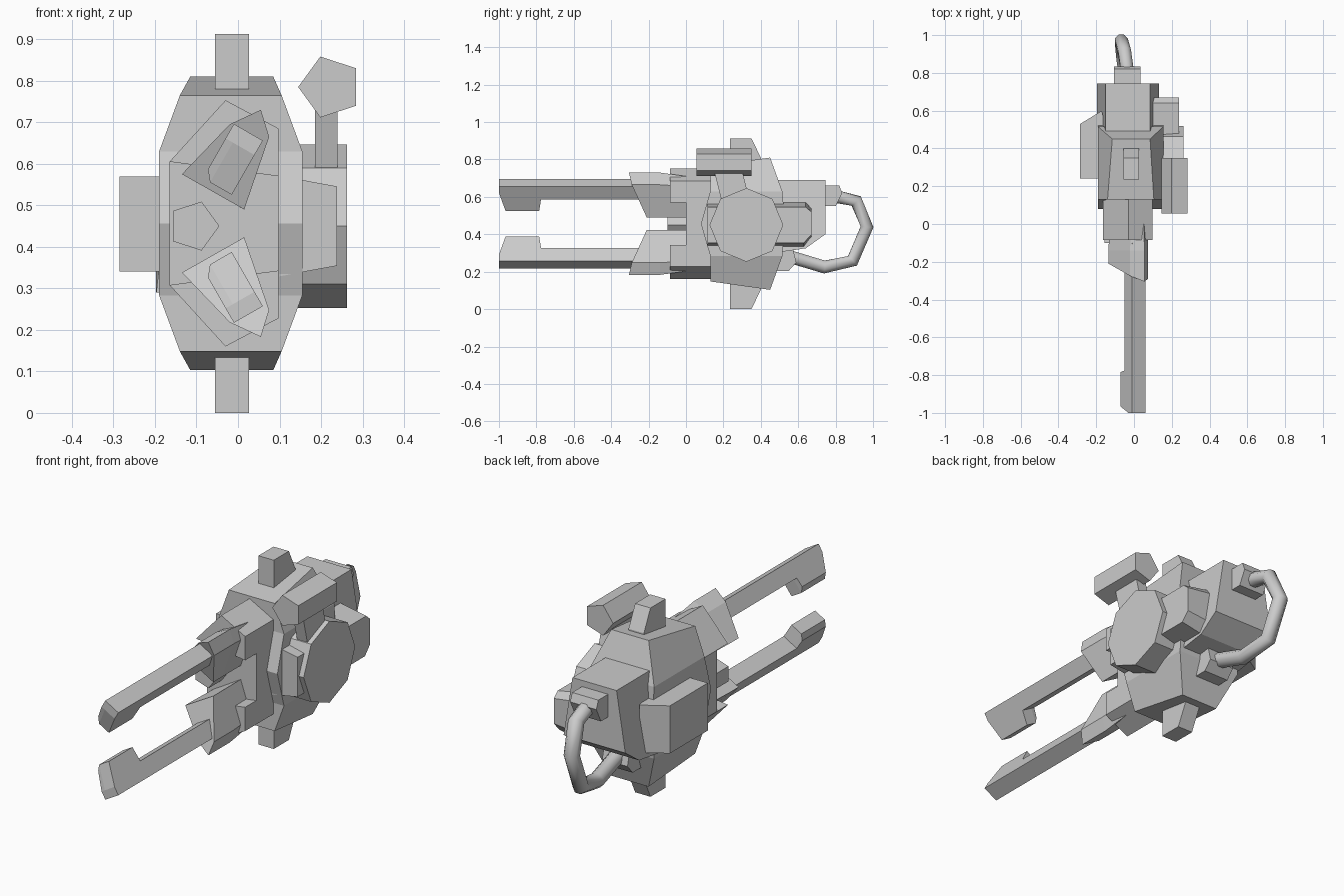
import bpy, bmesh, math
from mathutils import Vector

if "Cube" in bpy.data.objects:
    bpy.data.objects.remove(bpy.data.objects["Cube"])

C = 0.4565  # height of the mirror plane


def loft(name, rings, flip=False, smooth=False):
    """Skin matching vertex rings and cap both ends; flip mirrors about z = C."""
    bm = bmesh.new()
    vs = [[bm.verts.new((x, y, 2 * C - z if flip else z)) for x, y, z in r] for r in rings]
    n = len(vs[0])
    for a, b in zip(vs, vs[1:]):
        for i in range(n):
            j = (i + 1) % n
            f = bm.faces.new((a[i], a[j], b[j], b[i]))
            f.smooth = smooth
    bm.faces.new(vs[0])
    bm.faces.new(vs[-1])
    bmesh.ops.recalc_face_normals(bm, faces=bm.faces)
    me = bpy.data.meshes.new(name)
    bm.to_mesh(me)
    bm.free()
    ob = bpy.data.objects.new(name, me)
    bpy.context.collection.objects.link(ob)
    return ob


def along_y(name, xz, y0, y1, flip=False):
    return loft(name, [[(x, y, z) for x, z in xz] for y in (y0, y1)], flip)


def along_x(name, yz, x0, x1, flip=False):
    return loft(name, [[(x, y, z) for y, z in yz] for x in (x0, x1)], flip)


def along_z(name, xy, z0, z1):
    return loft(name, [[(x, y, z) for x, y in xy] for z in (z0, z1)])


def ngon(cx, cy, r, n, a0=0.0):
    return [(cx + r * math.cos(a0 + i * math.tau / n),
             cy + r * math.sin(a0 + i * math.tau / n)) for i in range(n)]


def rect(x0, x1, y0, y1):
    return [(x0, y0), (x1, y0), (x1, y1), (x0, y1)]


# main housing: bulging stack of four-cornered rings, symmetric about C
top = [(-.14, .13, .765), (.105, .13, .765), (.085, .45, .81), (-.115, .45, .81)]
shoulder = [(-.19, .13, .63), (.155, .13, .63), (.155, .515, .63), (-.19, .515, .63)]
waist = [(-.19, .08, C), (.155, .08, C), (.155, .53, C), (-.19, .53, C)]
low = lambda r: [(x, y, 2 * C - z) for x, y, z in r]
loft("main_housing", [top, shoulder, waist, low(shoulder), low(top)])

# rear housing: narrower at the top, sloped underneath
rear = [(.4, .69), (.745, .69), (.745, .4), (.64, .325), (.4, .29)]
half = lambda z: .118 + .047 * min(1, (.69 - z) / .25)
loft("rear_housing", [[(-.032 + s * half(z), y, z) for y, z in rear] for s in (-1, 1)])

# front core
along_y("front_core", [(-.165, .605), (-.03, .752), (.098, .685),
                       (.098, .228), (-.03, .161), (-.165, .308)], 0, .2)
# small pentagonal barrel
along_y("small_barrel", ngon(-.107, .45, .062, 5), -.1, .05)

# parts repeated above and below
for side, flip in (("upper", False), ("lower", True)):
    along_y(side + "_front_block", [(-.165, .605), (-.03, .753), (.098, .685), (.098, .57)],
            -.085, .13, flip)
    # collar that holds the rail, with a raked front
    collar = [(-.135, -.21, .575), (-.02, -.275, .695), (.055, -.305, .73),
              (.075, -.29, .665), (.015, -.21, .49)]
    mid = [(x, -.14, z) for x, y, z in collar]
    back = [(x * .95, .03, .61 + (z - .61) * (.8 if z > .61 else 1)) for x, y, z in collar]
    loft(side + "_collar", [collar, mid, back], flip)
    # rail with a hooked tip, tilted 30 degrees
    prof = [(-1, 0), (-1, .04), (-.965, .15), (-.785, .15), (-.775, .08), (-.1, .08), (-.1, 0)]
    rings = []
    for u, cap in ((-.04, .125), (-.02, .15), (.04, .15)):
        rings.append([(.025 + .87 * u - .5 * min(v, cap), y,
                       .676 - .5 * u - .87 * min(v, cap)) for y, v in prof])
    loft(side + "_rail", rings, flip)
    along_x(side + "_fin", [(.235, .75), (.235, .913), (.35, .913), (.40, .81), (.40, .75)],
            -.055, .027, flip)

# octagonal side disc and the box that runs behind it
along_x("side_disc", ngon(.323, .45, .197, 8), .1, .263)
loft("side_box", [[(x, y, .45 + (z - .45) * k) for y, z in
                   [(.115, .56), (.64, .56), (.67, .53), (.67, .39), (.63, .34), (.115, .34)]]
                  for x, k in ((.1, 1.1), (.238, .82 + .05))])

# scope and its stalk
along_y("scope", ngon(.222, .785, .077, 5, math.pi), .055, .35)
loft("scope_stalk", [[(x, y, .58) for x, y in rect(.185, .24, .19, .34)],
                     [(x, y, .74) for x, y in rect(.185, .24, .15, .30)]])

# left side block
along_z("left_block", [(-.285, .24), (-.285, .53), (-.17, .6), (-.15, .5), (-.15, .24)],
        .34, .57)

# rear handle: mounts and bent tube
along_x("handle_upper_mount", [(.7, .66), (.82, .66), (.835, .62), (.8, .55), (.7, .55)],
        -.105, .035)
along_x("handle_lower_mount", [(.42, .205), (.55, .205), (.59, .25), (.57, .33), (.42, .33)],
        -.1, .035)
path = [Vector(p) for p in ((-.03, .74, .605), (-.035, .81, .6), (-.05, .91, .578),
                            (-.067, .968, .44), (-.06, .89, .258),
                            (-.04, .74, .225), (-.03, .54, .285))]
rings = []
for i, p in enumerate(path):
    t = (path[min(i + 1, len(path) - 1)] - path[max(i - 1, 0)]).normalized()
    side = Vector((1, 0, 0))
    side = (side - t * side.dot(t)).normalized()
    up = t.cross(side)
    rings.append([p + side * a + up * b for a, b in ngon(0, 0, .037, 8, math.pi / 8)])
loft("handle_tube", rings, smooth=True)
